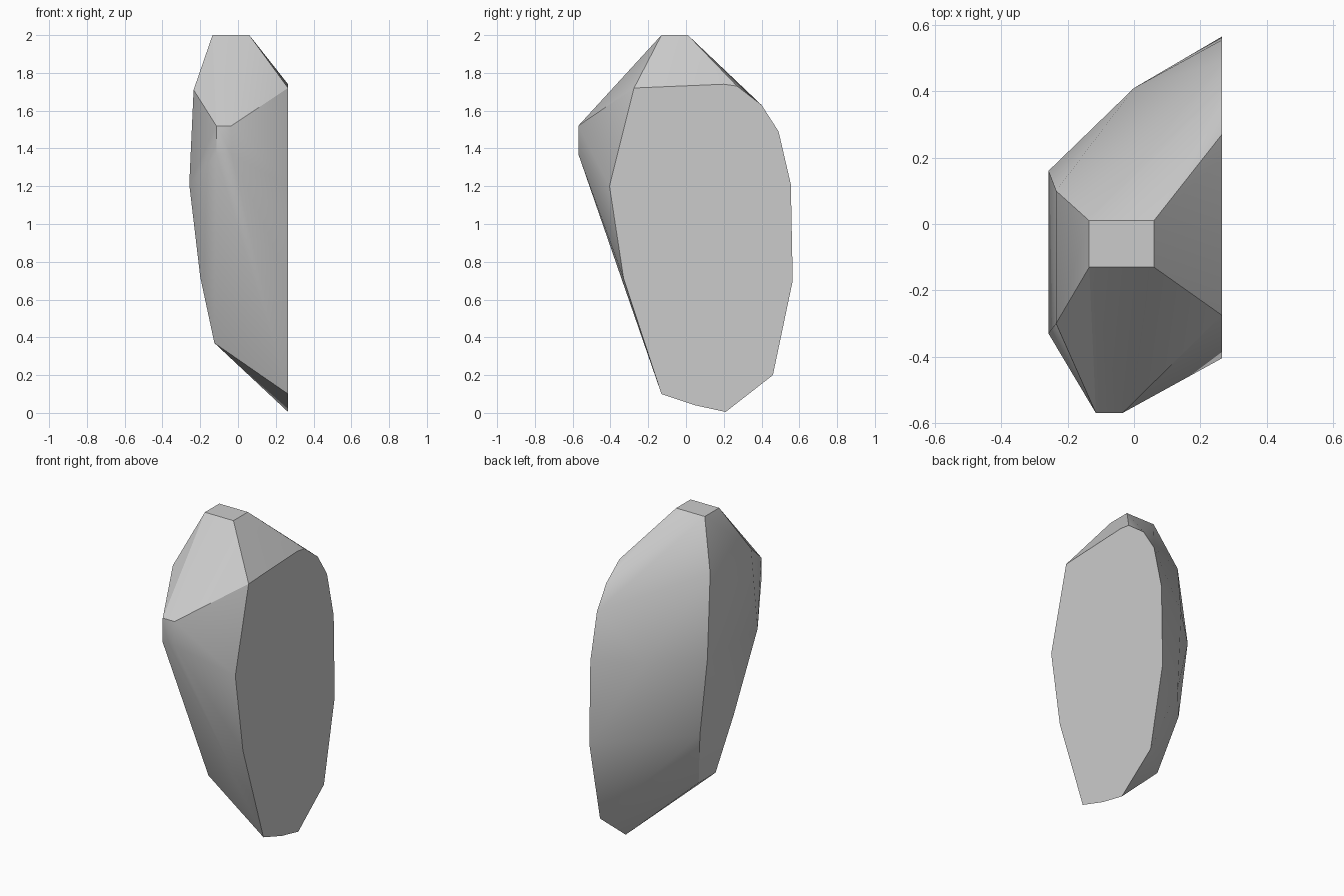
import bpy, bmesh, math

cube = bpy.data.objects.get("Cube")
if cube:
    bpy.data.objects.remove(cube, do_unlink=True)

# Flat cut side of the rock, as (y, z)
CUT_X = 0.265
cut_outline = [(-0.275, 1.72), (0.20, 1.74), (0.27, 1.73), (0.40, 1.63),
               (0.49, 1.49), (0.555, 1.21), (0.565, 0.70), (0.46, 0.20),
               (0.21, 0.005), (0.05, 0.04), (-0.13, 0.10), (-0.33, 0.71),
               (-0.405, 1.20)]
points = [(CUT_X, y, z) for y, z in cut_outline]

# Small level top
points += [(x, y, 2.0) for x in (-0.135, 0.06) for y in (-0.13, 0.01)]

# Blunt front nose
points += [(x, -0.57, z) for x, z in ((-0.115, 1.52), (-0.035, 1.52), (-0.115, 1.37), (-0.035, 1.37))]

# Outer side: x, front y, back y, z
for x, y_front, y_back, z in ((-0.235, -0.30, 0.10, 1.71), (-0.258, -0.33, 0.16, 1.21),
                              (-0.20, -0.18, 0.15, 0.72), (-0.125, -0.11, 0.055, 0.37)):
    points += [(x, y_front, z), (x, y_back, z)]

# Bulge of the back
points += [(0.0, 0.41, 1.21), (0.0, 0.38, 0.72)]

# Wrap the points in a convex skin and merge coplanar triangles
bm = bmesh.new()
for p in points:
    bm.verts.new(p)
hull = bmesh.ops.convex_hull(bm, input=bm.verts)
loose = [v for v in bm.verts if not v.link_faces]
bmesh.ops.delete(bm, geom=loose, context='VERTS')
bmesh.ops.dissolve_limit(bm, angle_limit=math.radians(1), verts=bm.verts, edges=bm.edges)
bmesh.ops.recalc_face_normals(bm, faces=bm.faces)
mesh = bpy.data.meshes.new("rock")
bm.to_mesh(mesh)
bm.free()

rock = bpy.data.objects.new("rock", mesh)
bpy.context.collection.objects.link(rock)

# Grey stone colour
stone = bpy.data.materials.new("grey_stone")
stone.use_nodes = True
colour = (0.6, 0.6, 0.6, 1.0)
stone.diffuse_color = colour
stone.node_tree.nodes["Principled BSDF"].inputs["Base Color"].default_value = colour
mesh.materials.append(stone)

# Soft shading that keeps the hard edges
bpy.ops.object.select_all(action='DESELECT')
rock.select_set(True)
bpy.context.view_layer.objects.active = rock
bpy.ops.object.shade_smooth_by_angle(angle=math.radians(30))
